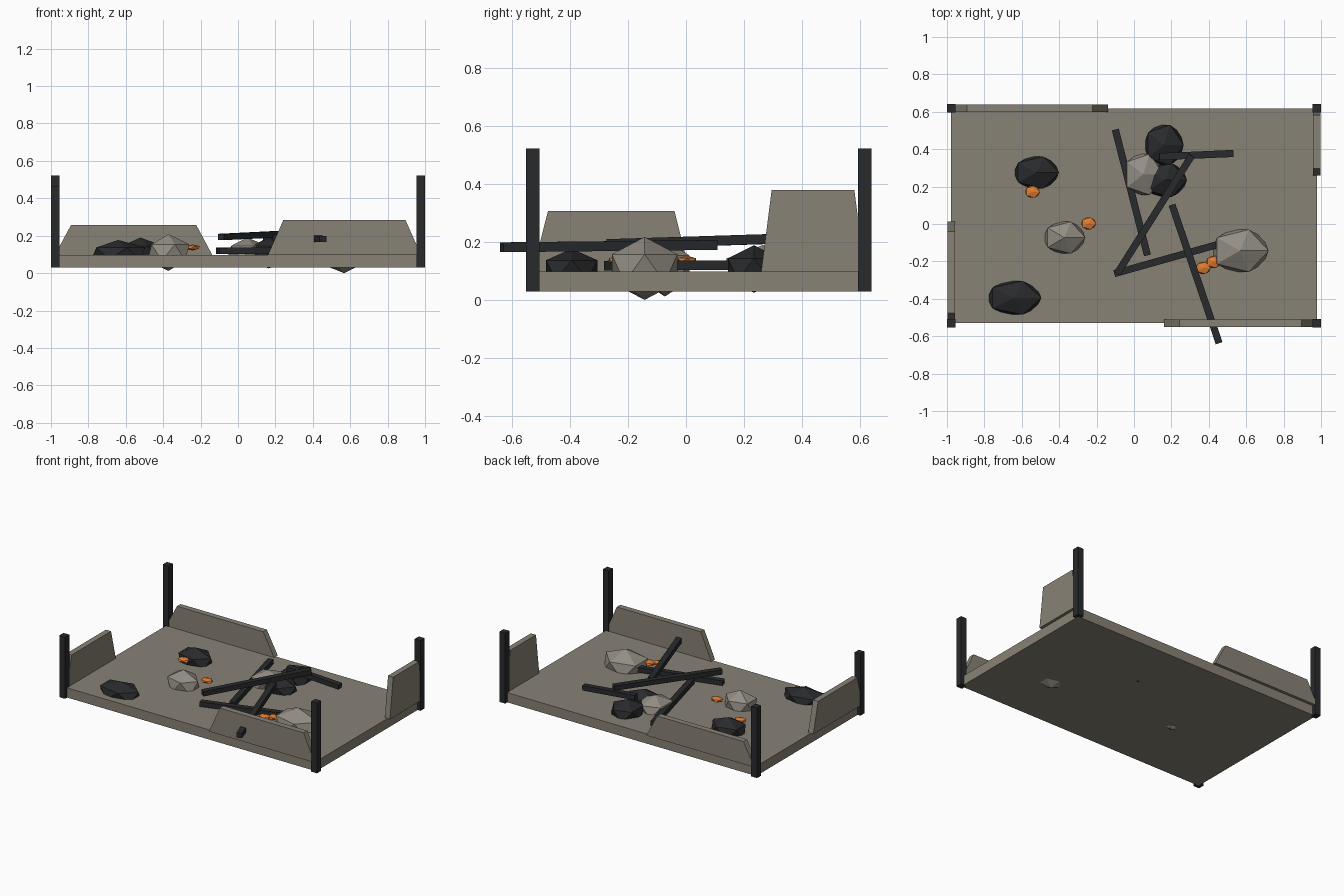
import bpy
import bmesh
from mathutils import Vector

cube = bpy.data.objects.get("Cube")
if cube:
    bpy.data.objects.remove(cube, do_unlink=True)


def material(name, r, g, b):
    mat = bpy.data.materials.new(name)
    mat.use_nodes = True
    mat.diffuse_color = (r, g, b, 1)
    bsdf = mat.node_tree.nodes["Principled BSDF"]
    bsdf.inputs["Base Color"].default_value = (r, g, b, 1)
    bsdf.inputs["Roughness"].default_value = 0.9
    return mat


CONCRETE = material("concrete", 0.25, 0.225, 0.18)
STONE = material("pale stone", 0.29, 0.27, 0.23)
CHAR = material("charred black", 0.022, 0.023, 0.025)
EMBER = material("ember orange", 0.75, 0.2, 0.035)


def finish(name, bm, mat):
    bmesh.ops.recalc_face_normals(bm, faces=bm.faces)
    mesh = bpy.data.meshes.new(name)
    bm.to_mesh(mesh)
    bm.free()
    mesh.materials.append(mat)
    obj = bpy.data.objects.new(name, mesh)
    bpy.context.collection.objects.link(obj)
    return obj


def box(name, center, size, mat):
    bm = bmesh.new()
    bmesh.ops.create_cube(bm, size=1)
    bmesh.ops.scale(bm, vec=size, verts=bm.verts)
    obj = finish(name, bm, mat)
    obj.location = center
    return obj


def rock(name, center, radii, mat):
    bm = bmesh.new()
    bmesh.ops.create_icosphere(bm, subdivisions=1, radius=1)
    bmesh.ops.scale(bm, vec=radii, verts=bm.verts)
    finish(name, bm, mat).location = center


def beam(name, start, end):
    start, end = Vector(start), Vector(end)
    axis = end - start
    obj = box(name, (start + end) / 2, (axis.length, 0.038, 0.034), CHAR)
    obj.rotation_mode = 'QUATERNION'
    obj.rotation_quaternion = axis.to_track_quat('X', 'Z')


FLOOR = 0.098
EDGE_X, FRONT, BACK = 0.978, -0.53, 0.618


def wall(name, along_x, offset, low, high, inset, top):
    """Trapezoid panel standing on the slab edge, tapering upward."""
    profile = [(low, FLOOR), (high, FLOOR), (high - inset, top), (low + inset, top)]
    bm = bmesh.new()
    rings = []
    for side in (offset - 0.02, offset + 0.02):
        rings.append([bm.verts.new((a, side, z) if along_x else (side, a, z))
                      for a, z in profile])
    bm.faces.new(rings[0])
    bm.faces.new(rings[1])
    for i in range(4):
        j = (i + 1) % 4
        bm.faces.new((rings[0][i], rings[0][j], rings[1][j], rings[1][i]))
    finish(name, bm, CONCRETE)


# Foundation slab
box("floor_slab", (0, (FRONT + BACK) / 2, (0.03 + FLOOR) / 2),
    (2 * EDGE_X, BACK - FRONT, FLOOR - 0.03), CONCRETE)

# Corner posts, one of them broken shorter
for name, x, y, top in (
        ("front_left_post", EDGE_X, FRONT, 0.523),
        ("front_right_post", -EDGE_X, FRONT, 0.463),
        ("back_left_post", EDGE_X, BACK, 0.523),
        ("back_right_post", -EDGE_X, BACK, 0.523)):
    box(name, (x, y, (0.03 + top) / 2), (0.045, 0.046, top - 0.03), CHAR)

# Broken walls
wall("front_wall", True, FRONT, 0.16, EDGE_X, 0.083, 0.285)
wall("back_wall", True, BACK, -EDGE_X, -0.138, 0.085, 0.257)
wall("left_wall", False, EDGE_X, 0.26, BACK, 0.036, 0.38)
wall("right_wall", False, -EDGE_X, FRONT, 0.013, 0.053, 0.308)

# Fallen beams
beam("low_long_beam", (-0.1, 0.505, 0.12), (0.072, -0.168, 0.12))
beam("raised_cross_beam", (-0.09, -0.265, 0.193), (0.308, 0.365, 0.213))
beam("low_front_beam", (-0.105, -0.265, 0.118), (0.5, -0.095, 0.125))
beam("overhanging_beam", (0.203, 0.103, 0.19), (0.455, -0.637, 0.182))
beam("back_beam", (0.135, 0.36, 0.19), (0.53, 0.377, 0.16))

# Pale rubble
rock("pale_rubble_centre", (-0.372, -0.073, 0.11), (0.125, 0.1, 0.098), STONE)
rock("pale_rubble_large", (0.567, -0.143, 0.109), (0.171, 0.133, 0.109), STONE)
rock("pale_rubble_back", (0.05, 0.265, 0.11), (0.12, 0.128, 0.08), STONE)

# Charred rubble
rock("dark_rubble_right", (-0.522, 0.275, 0.11), (0.135, 0.1, 0.08), CHAR)
rock("dark_rubble_front", (-0.64, -0.395, 0.105), (0.162, 0.105, 0.072), CHAR)
rock("dark_rubble_back", (0.16, 0.422, 0.11), (0.118, 0.127, 0.08), CHAR)
rock("dark_rubble_middle", (0.165, 0.235, 0.107), (0.132, 0.106, 0.082), CHAR)

# Glowing embers
for i, (x, y) in enumerate([(-0.543, 0.172), (-0.243, 0.003),
                            (0.37, -0.235), (0.425, -0.203)]):
    rock(f"ember_{i + 1}", (x, y, 0.137), (0.045, 0.037, 0.016), EMBER)
